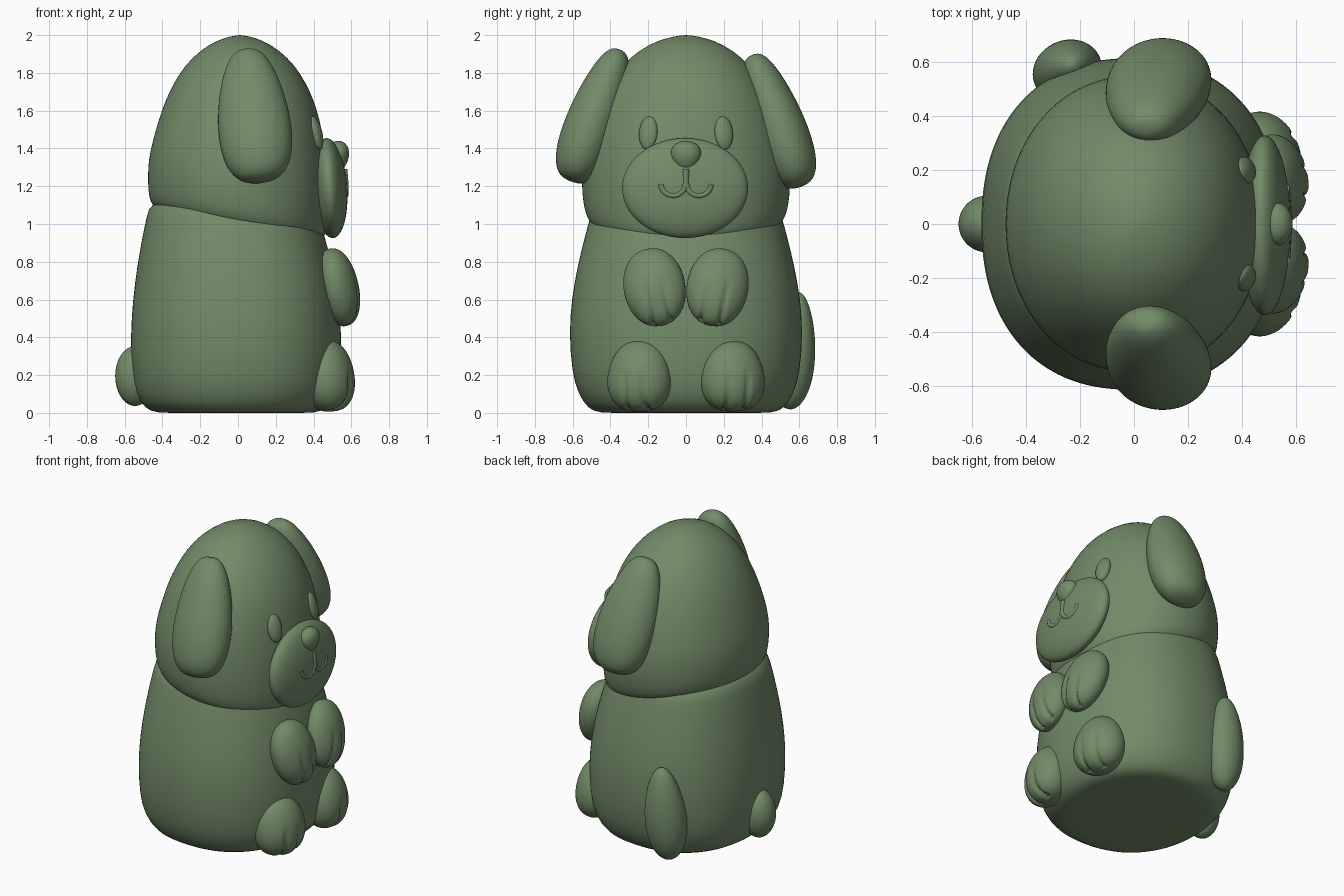
import bpy, bmesh, math
from mathutils import Matrix, Euler, Vector

if "Cube" in bpy.data.objects:
    bpy.data.objects.remove(bpy.data.objects["Cube"])

green = bpy.data.materials.new("green")
green.diffuse_color = (0.17, 0.26, 0.14, 1)
green.use_nodes = True
green.node_tree.nodes["Principled BSDF"].inputs["Base Color"].default_value = green.diffuse_color


def finish(bm, name):
    bmesh.ops.recalc_face_normals(bm, faces=bm.faces)
    me = bpy.data.meshes.new(name)
    bm.to_mesh(me)
    bm.free()
    for p in me.polygons:
        p.use_smooth = True
    me.materials.append(green)
    ob = bpy.data.objects.new(name, me)
    bpy.context.collection.objects.link(ob)
    return ob


def loft(name, rings, tilt=0.0, power=2.0, n=64):
    """Stack of superelliptical rings (z, rx, ry, cx); lower rings lean by tilt."""
    bm = bmesh.new()
    loops = []
    for z, rx, ry, cx in rings:
        w = max(0.0, min(1.0, (1.5 - z) / 0.45)) * tilt
        loop = []
        for i in range(n):
            a = 2 * math.pi * i / n
            c, s = math.cos(a), math.sin(a)
            k = 1.003 / (abs(c) ** power + abs(s) ** power) ** (1 / power)
            x = cx + rx * k * c
            loop.append(bm.verts.new((x, ry * k * s, z - w * x)))
        loops.append(loop)
    for a, b in zip(loops, loops[1:]):
        for i in range(n):
            bm.faces.new((a[i], a[(i + 1) % n], b[(i + 1) % n], b[i]))
    bm.faces.new(loops[0])
    bm.faces.new(loops[-1])
    ob = finish(bm, name)
    sub = ob.modifiers.new("smooth", 'SUBSURF')
    sub.levels = sub.render_levels = 1
    return ob


def blob(name, loc, radii, rot=(0, 0, 0), taper=0.0, box=1.0, toes=False, side=1):
    """Ellipsoid with optional taper, squarer ends, toe grooves and mirroring in y."""
    bm = bmesh.new()
    bmesh.ops.create_uvsphere(bm, u_segments=64, v_segments=40, radius=1)
    for v in bm.verts:
        c = v.co
        r = math.hypot(c.x, c.y)
        k = (r ** (box - 1) if r > 1e-4 else 1.0) * (1 - taper * c.z)
        x, y, z = c.x * k, c.y * k, c.z
        if toes and x > 0:
            low = max(0.0, min(1.0, (0.2 - z) / 0.4))
            cut = sum(math.exp(-((y - g) / 0.07) ** 2) for g in (-0.33, 0.27))
            f = 1 - 0.12 * low * cut
            x, z = x * f, z * f
        v.co = Vector((x * radii[0], y * radii[1], z * radii[2]))
    m = (Matrix.Diagonal((1, side, 1, 1)) @ Matrix.Translation(loc)
         @ Euler([math.radians(a) for a in rot]).to_matrix().to_4x4())
    bm.transform(m)
    return finish(bm, name)


# Body and head
loft("body", [(0, .30, .33, -.01), (0, .42, .46, -.01), (.02, .48, .515, -.01),
              (.10, .53, .57, -.01), (.22, .552, .603, -.01), (.42, .557, .617, -.01),
              (.60, .543, .605, -.012), (.78, .515, .572, -.017), (.93, .482, .535, -.023),
              (1.03, .456, .508, -.028), (1.13, .432, .475, -.03), (1.16, .25, .3, -.02)],
     power=2.28)
loft("head", [(1.005, .38, .43, 0), (1.0, .435, .485, 0), (1.025, .463, .518, 0),
              (1.09, .474, .541, 0), (1.2, .476, .551, 0), (1.3, .472, .547, 0),
              (1.4, .458, .532, .003), (1.5, .438, .508, .005), (1.6, .411, .473, .007),
              (1.7, .373, .43, .01), (1.8, .318, .366, .01), (1.88, .254, .298, .01),
              (1.95, .166, .2, .01), (1.987, .08, .1, .01), (2.0, .015, .02, .01)],
     tilt=0.19, power=2.08)

# Muzzle and nose
MC, MR = (.485, -.005, 1.19), (.093, .333, .265)
blob("muzzle", MC, MR, rot=(0, -4, 0))
blob("nose", (.53, 0, 1.36), (.057, .078, .08), taper=-.18)


# Mouth cords laid on the muzzle surface
def on_muzzle(y, z):
    s = 1 - ((y - MC[1]) / MR[1]) ** 2 - ((z - MC[2]) / MR[2]) ** 2
    return (MC[0] - .008 + MR[0] * math.sqrt(max(s, 0)), y, z, 1)


cu = bpy.data.curves.new("mouth", 'CURVE')
cu.dimensions = '3D'
cu.bevel_depth = .016
cu.bevel_resolution = 3
cu.use_fill_caps = True
arcs = [[(s * (.068 - .064 * math.cos(math.pi * i / 16)),
          1.21 - .06 * math.sin(math.pi * i / 16)) for i in range(17)] for s in (-1, 1)]
for pts in arcs + [[(0, 1.29), (0, 1.245), (0, 1.2)]]:
    sp = cu.splines.new('POLY')
    sp.points.add(len(pts) - 1)
    for p, q in zip(sp.points, pts):
        p.co = on_muzzle(*q)
    sp.use_smooth = True
cu.materials.append(green)
bpy.context.collection.objects.link(bpy.data.objects.new("mouth", cu))

# Mirrored parts: ears, eyes, arms, feet
for side, label, drop in ((-1, "right", 0), (1, "left", .028)):
    blob(label + "_ear", (.082, .48, 1.575 - drop), (.188, .14, .372),
         rot=(20, -6, 0), taper=.2, box=.7, side=side)
    blob(label + "_eye", (.414, .2, 1.482), (.03, .05, .09), rot=(0, -14, 18), side=side)
    blob(label + "_arm", (.53, .167, .665), (.108, .163, .21), rot=(-12, -12, 6),
         box=.88, toes=True, side=side)
    blob(label + "_foot", (.482, .247, .195), (.132, .17, .188), rot=(0, -4, 16),
         box=.8, taper=.12, toes=True, side=side)

# Tail and the leaf-shaped haunch on one side
blob("tail", (-.545, 0, .195), (.105, .105, .158))
blob("side_haunch", (-.245, .57, .33), (.128, .112, .312), rot=(-3, 4, 20), taper=.15)
